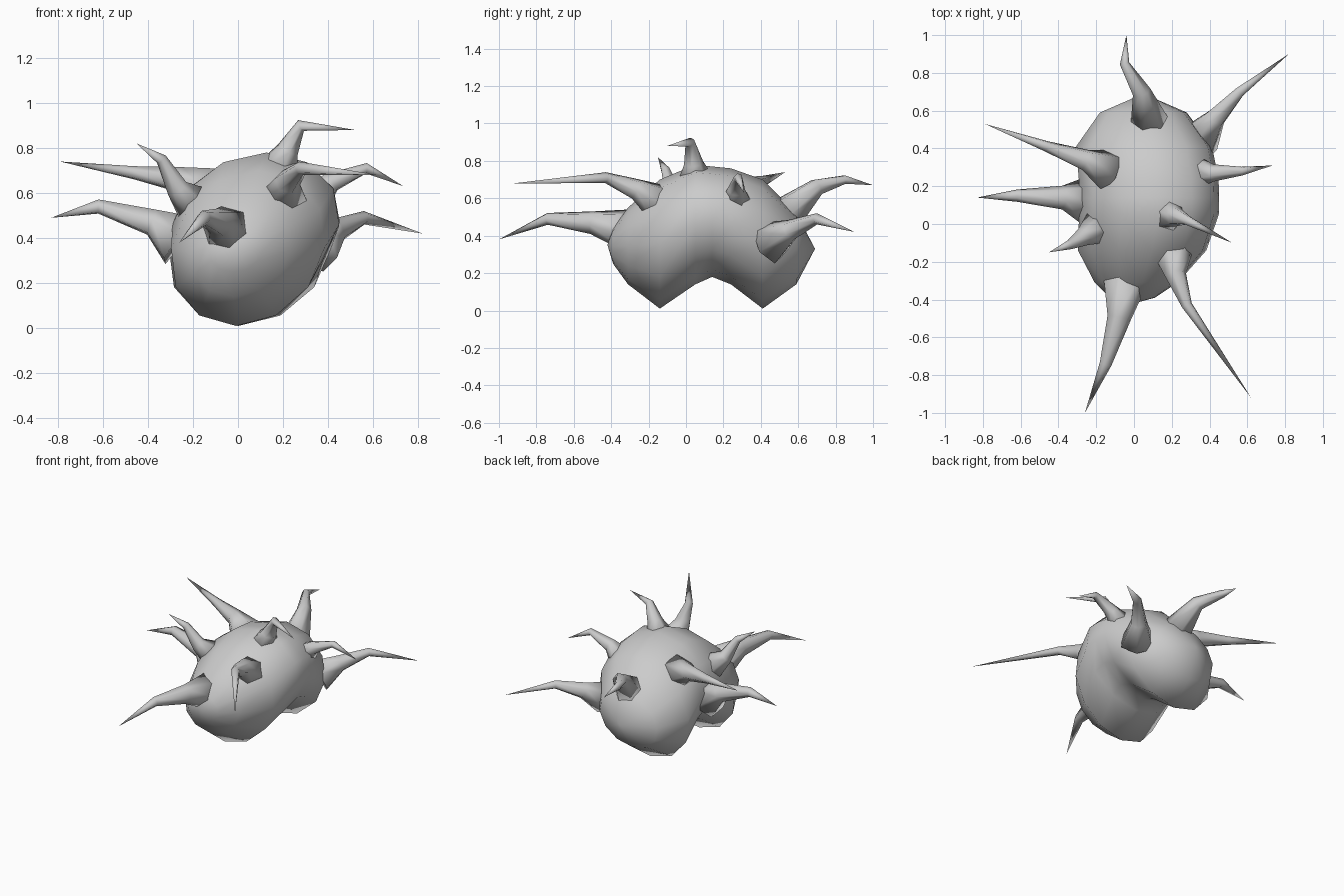
import bpy, bmesh, math
from mathutils import Vector

cube = bpy.data.objects.get("Cube")
if cube:
    bpy.data.objects.remove(cube)

grey = bpy.data.materials.new("plain grey")
grey.use_nodes = True
colour = (0.6, 0.6, 0.6, 1)
grey.diffuse_color = colour
grey.node_tree.nodes["Principled BSDF"].inputs["Base Color"].default_value = colour


def loft(name, rings, start, end):
    """Skin a list of rings and close each end with a fan to a point."""
    bm = bmesh.new()
    loops = [[bm.verts.new(p) for p in ring] for ring in rings]
    n = len(loops[0])
    for a, b in zip(loops, loops[1:]):
        for i in range(n):
            j = (i + 1) % n
            bm.faces.new((a[i], a[j], b[j], b[i]))
    for loop, tip in ((loops[0], start), (loops[-1], end)):
        v = bm.verts.new(tip)
        for i in range(n):
            bm.faces.new((loop[i], loop[(i + 1) % n], v))
    bmesh.ops.recalc_face_normals(bm, faces=bm.faces)
    mesh = bpy.data.meshes.new(name)
    bm.to_mesh(mesh)
    bm.free()
    mesh.materials.append(grey)
    mesh.polygons.foreach_set("use_smooth", [True] * len(mesh.polygons))
    obj = bpy.data.objects.new(name, mesh)
    bpy.context.collection.objects.link(obj)


# Two-lobed body: y, bottom, top, half width, centre x
sections = [(-0.39, 0.25, 0.44, 0.12, 0.0), (-0.31, 0.14, 0.55, 0.22, 0.02),
            (-0.14, 0.01, 0.70, 0.34, 0.05), (0.05, 0.14, 0.78, 0.37, 0.07),
            (0.14, 0.18, 0.77, 0.37, 0.07), (0.24, 0.14, 0.76, 0.37, 0.07),
            (0.41, 0.01, 0.70, 0.36, 0.06), (0.59, 0.14, 0.52, 0.23, 0.06)]
rings = []
for y, low, high, wide, cx in sections:
    ring = []
    for i in range(12):
        a = math.tau * i / 12
        z = (low + high) / 2 + (high - low) / 2 * math.sin(a)
        ring.append((cx + wide * math.cos(a) + 0.15 * (z - 0.4), y, z))
    rings.append(ring)
loft("body", rings, (0.0, -0.42, 0.35), (0.05, 0.69, 0.33))


def spike(name, root, neck, elbow, tip, size=1.0):
    """Bent horn: flared root, neck, elbow, sharp tip."""
    pts = [Vector(p) for p in (root, neck, elbow, tip)]
    side = None
    rings = []
    for k, radius in enumerate((0.12, 0.058, 0.03)):
        ahead = (pts[k + 1] - pts[k]).normalized()
        back = (pts[k] - pts[k - 1]).normalized() if k else ahead
        along = (ahead + back).normalized()
        side = along.orthogonal() if side is None else side - along * side.dot(along)
        side.normalize()
        across = along.cross(side)
        rings.append([pts[k] + radius * size * (side * math.cos(t) + across * math.sin(t))
                      for t in (math.tau * i / 6 for i in range(6))])
    loft(name, rings, pts[0], pts[3])


# Horns all around the body
spike("back_spike", (.08, .54, .52), (.04, .70, .66), (-.05, .85, .70), (-.04, 1.0, .67), 0.85)
spike("back_left_spike", (.34, .44, .36), (.43, .56, .43), (.56, .70, .49), (.82, .90, .42))
spike("left_spike", (.32, .27, .56), (.42, .27, .65), (.57, .28, .71), (.735, .31, .63), 0.8)
spike("top_spike", (.17, .05, .68), (.22, .04, .79), (.28, .02, .90), (.52, -.10, .88), 0.9)
spike("front_left_spike", (.20, -.12, .56), (.22, -.27, .65), (.28, -.43, .71), (.62, -.92, .68))
spike("front_spike", (-.04, -.26, .42), (-.08, -.50, .47), (-.15, -.74, .49), (-.26, -1.0, .38), 1.1)
spike("front_right_spike", (-.18, -.01, .54), (-.27, -.07, .62), (-.34, -.11, .75), (-.45, -.15, .82), 0.85)
spike("right_spike", (-.26, .12, .39), (-.38, .14, .47), (-.62, .15, .54), (-.83, .14, .49), 1.1)
spike("back_right_spike", (-.13, .28, .60), (-.26, .34, .66), (-.46, .41, .69), (-.79, .53, .74))
